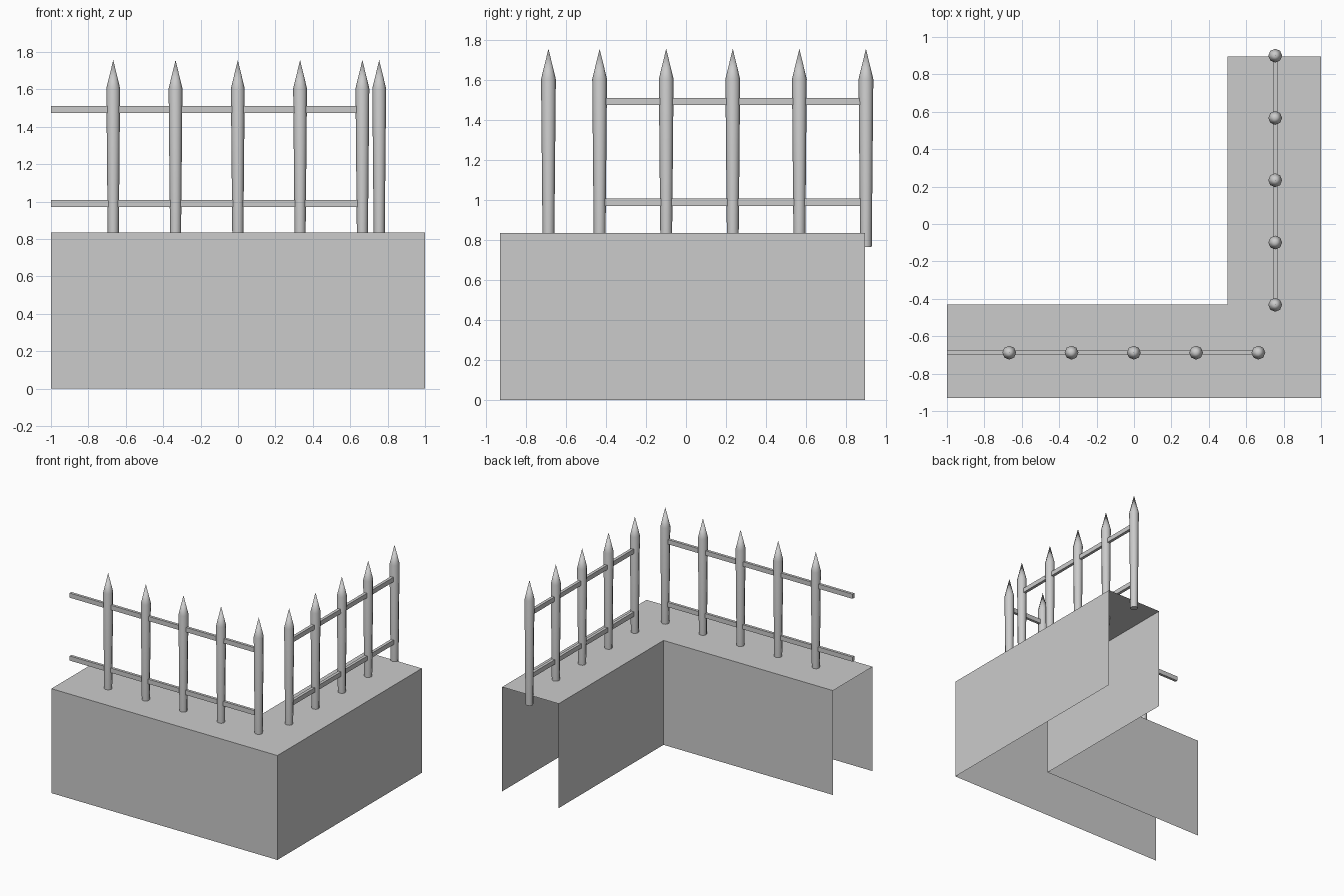
import bpy, bmesh, math
from mathutils import Matrix

if "Cube" in bpy.data.objects:
    bpy.data.objects.remove(bpy.data.objects["Cube"])


def finish(name, bm, smooth=False):
    mesh = bpy.data.meshes.new(name)
    bm.to_mesh(mesh)
    bm.free()
    ob = bpy.data.objects.new(name, mesh)
    bpy.context.collection.objects.link(ob)
    if smooth:
        bpy.ops.object.select_all(action='DESELECT')
        ob.select_set(True)
        bpy.context.view_layer.objects.active = ob
        bpy.ops.object.shade_smooth_by_angle(angle=math.radians(50))
    return ob


def corner_wall():
    # L-shaped shell, open underneath and at both ends
    outline = [(-1, -0.93), (1, -0.93), (1, 0.895),
               (0.5, 0.895), (0.5, -0.43), (-1, -0.43)]
    height = 0.835
    bm = bmesh.new()
    low = [bm.verts.new((x, y, 0)) for x, y in outline]
    top = [bm.verts.new((x, y, height)) for x, y in outline]
    for i in (0, 1, 3, 4):
        bm.faces.new((low[i], low[i + 1], top[i + 1], top[i]))
    # top split into two quads along the corner diagonal
    bm.faces.new((top[0], top[1], top[4], top[5]))
    bm.faces.new((top[1], top[2], top[3], top[4]))
    finish("corner_wall", bm)


def post(name, x, y, sides=8):
    # tapered round post with a pointed tip
    bm = bmesh.new()
    rings = []
    for r, z in [(0.029, 0.765), (0.037, 1.605)]:
        rings.append([bm.verts.new((x + r * math.cos(2 * math.pi * i / sides),
                                    y + r * math.sin(2 * math.pi * i / sides), z))
                      for i in range(sides)])
    tip = bm.verts.new((x, y, 1.757))
    a, b = rings
    bm.faces.new(a[::-1])
    for i in range(sides):
        j = (i + 1) % sides
        bm.faces.new((a[i], a[j], b[j], b[i]))
        bm.faces.new((b[i], b[j], tip))
    finish(name, bm, smooth=True)


def rail(name, centre, size):
    bm = bmesh.new()
    bmesh.ops.create_cube(bm, size=1, matrix=Matrix.Translation(centre)
                          @ Matrix.Diagonal((*size, 1)))
    finish(name, bm)


corner_wall()

# two rows of five posts
for i in range(5):
    post(f"front_post_{i + 1}", -0.667 + i * 0.333, -0.688)
    post(f"side_post_{i + 1}", 0.755, -0.432 + i * 0.333)

# lower and upper rails on each row
for level, z in (("lower", 0.99), ("upper", 1.493)):
    rail(f"front_rail_{level}", (-0.1675, -0.688, z), (1.665, 0.022, 0.037))
    rail(f"side_rail_{level}", (0.755, 0.234, z), (0.024, 1.332, 0.037))
